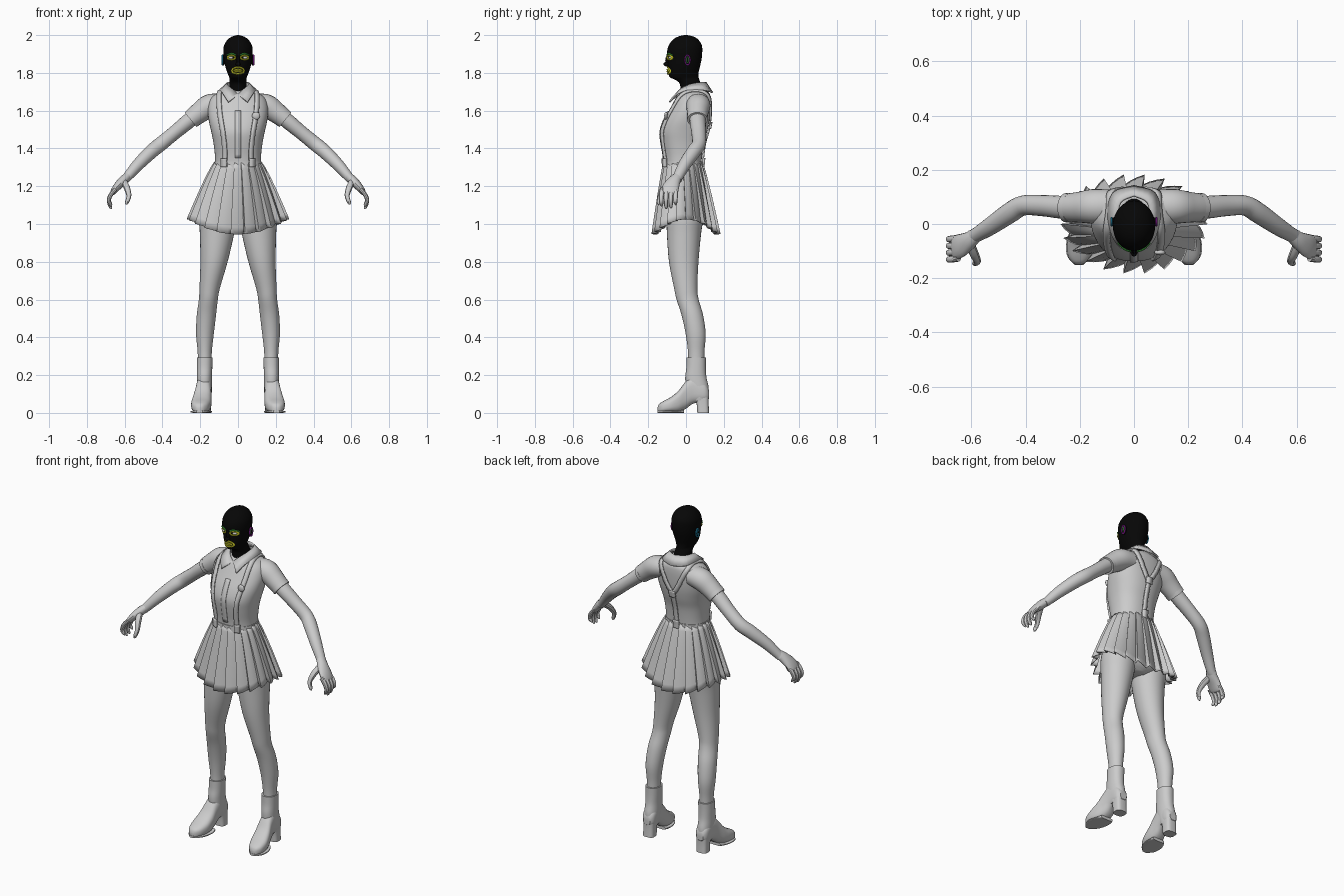
import bpy, bmesh, math
from mathutils import Vector
from mathutils.bvhtree import BVHTree

if "Cube" in bpy.data.objects:
    bpy.data.objects.remove(bpy.data.objects["Cube"])


def material(name, rgb):
    m = bpy.data.materials.new(name)
    m.diffuse_color = (*rgb, 1)
    m.use_nodes = True
    m.node_tree.nodes["Principled BSDF"].inputs["Base Color"].default_value = m.diffuse_color
    return m


BLACK = material("black", (.002, .002, .002))
YELLOW = material("yellow", (.6, .6, .02))
GREEN = material("green", (.05, .4, .05))
MAGENTA = material("magenta", (.4, .02, .5))
BLUE = material("blue", (.02, .35, .6))


def build(name, verts, faces, mat=None, mirror=False, thick=0, angle=35):
    me = bpy.data.meshes.new(name)
    me.from_pydata([tuple(v) for v in verts], [], faces)
    bm = bmesh.new()
    bm.from_mesh(me)
    bmesh.ops.recalc_face_normals(bm, faces=bm.faces)
    bm.to_mesh(me)
    bm.free()
    ob = bpy.data.objects.new(name, me)
    bpy.context.collection.objects.link(ob)
    if mat:
        me.materials.append(mat)
    if mirror:
        ob.modifiers.new("Mirror", 'MIRROR')
    if thick:
        s = ob.modifiers.new("Solidify", 'SOLIDIFY')
        s.thickness, s.offset = thick, 0
    bpy.ops.object.select_all(action='DESELECT')
    ob.select_set(True)
    bpy.context.view_layer.objects.active = ob
    bpy.ops.object.shade_smooth_by_angle(angle=math.radians(angle))
    return ob


def smooth(rows, n=4):
    """Catmull-Rom interpolation of equal-length tuples."""
    out = []
    for i in range(len(rows) - 1):
        p0, p1, p2, p3 = (rows[max(0, min(len(rows) - 1, i + k))] for k in (-1, 0, 1, 2))
        for j in range(n):
            t = j / n
            out.append(tuple(.5 * (2*b + (c-a)*t + (2*a-5*b+4*c-d)*t*t + (3*b-a-3*c+d)*t**3)
                             for a, b, c, d in zip(p0, p1, p2, p3)))
    return out + [tuple(rows[-1])]


def skin(rings, seg, wrap=True, cap=True):
    faces = [(r*seg+i, r*seg+(i+1) % seg, (r+1)*seg+(i+1) % seg, (r+1)*seg+i)
             for r in range(rings - 1) for i in range(seg if wrap else seg - 1)]
    if cap:
        faces += [tuple(range(seg)), tuple(range((rings-1)*seg, rings*seg))]
    return faces


def loft(name, rows, axis='z', seg=32, p=2.0, n=4, **kw):
    """Rows: (position, centre x, half width, low, high) across the axis."""
    rows, verts = smooth(rows, n), []
    for t, cx, hw, lo, hi in rows:
        for i in range(seg):
            a = math.tau * i / seg
            c, s = (math.copysign(abs(f(a)) ** (2/p), f(a)) for f in (math.cos, math.sin))
            x, o = cx + hw*c, (lo+hi)/2 + (hi-lo)/2*s
            verts.append((x, o, t) if axis == 'z' else (x, t, o))
    return build(name, verts, skin(len(rows), seg), **kw)


def tube(name, rows, ref=(0, 1, 0), seg=16, **kw):
    """Rows: (x, y, z, radius along ref, radius across)."""
    rows, verts = smooth(rows), []
    pts = [Vector(r[:3]) for r in rows]
    for k, r in enumerate(rows):
        t = (pts[min(k+1, len(pts)-1)] - pts[max(k-1, 0)]).normalized()
        s = (Vector(ref) - t * t.dot(Vector(ref))).normalized()
        b = t.cross(s)
        for i in range(seg):
            a = math.tau * i / seg
            verts.append(pts[k] + s*max(r[3], .002)*math.cos(a) + b*max(r[4], .002)*math.sin(a))
    return build(name, verts, skin(len(rows), seg), **kw)


def ellipsoid(name, loc, size, mat=None, mirror=False):
    rows = [(loc[2] - size[2]*math.cos(math.pi*k/10), loc[0], max(size[0]*math.sin(math.pi*k/10), .0005),
             loc[1]-size[1]*math.sin(math.pi*k/10), loc[1]+size[1]*math.sin(math.pi*k/10)) for k in range(11)]
    return loft(name, rows, seg=16, n=1, mat=mat, mirror=mirror)


# Shirt body
torso = loft("shirt", [(1.30, 0, .122, -.115, .08), (1.36, 0, .122, -.12, .085), (1.43, 0, .13, -.132, .095),
                       (1.49, 0, .142, -.137, .112), (1.55, 0, .155, -.118, .124), (1.61, 0, .16, -.085, .129),
                       (1.66, 0, .148, -.058, .13), (1.69, 0, .115, -.04, .125), (1.715, 0, .06, -.02, .105)],
             seg=48, p=2.3)
tree = BVHTree.FromPolygons([v.co for v in torso.data.vertices], [f.vertices for f in torso.data.polygons])


def ribbon(name, guide, width, lift, thick, **kw):
    """Strip of cloth laid on the shirt along guide points."""
    hits = [tree.find_nearest(Vector(g))[:2] for g in smooth(guide, 6)]
    pts, verts = [h[0] + h[1]*lift for h in hits], []
    for k, (_, nrm) in enumerate(hits):
        t = pts[min(k+1, len(pts)-1)] - pts[max(k-1, 0)]
        s = t.cross(nrm).normalized() * width/2
        verts += [pts[k] - s, pts[k] + s]
    return build(name, verts, skin(len(pts), 2, False, False), thick=thick, **kw)


ribbon("placket", [(0, -.2, 1.66), (0, -.2, 1.5), (0, -.2, 1.34)], .03, .001, .005)
ribbon("shoulder_strap", [(.088, -.14, 1.30), (.098, -.17, 1.45), (.112, -.14, 1.58), (.107, -.03, 1.70),
                          (.10, .06, 1.73), (.085, .14, 1.67), (.045, .17, 1.58), (0, .17, 1.51)],
       .026, .006, .009, mirror=True)
ribbon("back_strap", [(0, .17, 1.52), (0, .16, 1.42), (0, .14, 1.30)], .026, .007, .009)
ribbon("front_clip", [(.088, -.14, 1.345), (.087, -.14, 1.30)], .034, .013, .012, mirror=True)
ribbon("back_clip", [(0, .14, 1.345), (0, .14, 1.30)], .036, .012, .012)
ribbon("back_joint", [(0, .17, 1.535), (0, .17, 1.495)], .04, .012, .01)
spot = tree.find_nearest(Vector((.112, -.14, 1.59)))
ellipsoid("strap_badge", spot[0] + spot[1]*.014, (.021, .01, .021))

# Collar
inner = smooth([(0, -.045, 1.685), (.032, -.028, 1.715), (.056, .02, 1.738), (.05, .08, 1.748), (0, .105, 1.748)])
outer = smooth([(.05, -.088, 1.645), (.08, -.045, 1.69), (.096, .04, 1.71), (.075, .115, 1.705), (0, .14, 1.695)])
build("collar", [v for pair in zip(inner, outer) for v in pair], skin(len(inner), 2, False, False),
      mirror=True, thick=.009)

# Sleeves and arms
tube("sleeve", [(.09, .065, 1.635, .062, .055), (.15, .065, 1.625, .064, .062), (.20, .062, 1.592, .057, .056),
                (.25, .06, 1.553, .052, .049)], seg=24, mirror=True)
tube("sleeve_cuff", [(.234, .06, 1.566, .055, .051), (.251, .06, 1.552, .054, .05)], seg=24, mirror=True)
tube("arm", [(.20, .06, 1.595, .043, .04), (.27, .062, 1.538, .042, .04), (.34, .068, 1.48, .039, .037),
             (.41, .068, 1.423, .037, .038), (.46, .04, 1.382, .038, .037), (.53, -.008, 1.313, .033, .032),
             (.585, -.042, 1.25, .027, .025), (.60, -.05, 1.235, .028, .023)], seg=20, mirror=True)
tube("palm", [(.585, -.043, 1.252, .026, .022), (.61, -.062, 1.228, .034, .025), (.64, -.08, 1.197, .044, .021),
              (.662, -.088, 1.168, .044, .015), (.668, -.09, 1.158, .034, .008)], mirror=True)
for i, tip in enumerate((1.093, 1.08, 1.083, 1.1)):
    y = -.127 + .025*i
    tube("finger_%d" % (i+1), [(.648, y, 1.185, .012, .012), (.673, y-.003, 1.155, .0125, .012),
                               (.684, y-.004, 1.125, .0115, .011), (.676, y-.003, tip+.012, .0095, .009),
                               (.668, y-.002, tip, .003, .003)], seg=10, mirror=True)
tube("thumb", [(.605, -.075, 1.225, .018, .018), (.588, -.115, 1.19, .017, .016), (.578, -.138, 1.15, .013, .012),
               (.588, -.145, 1.115, .01, .01), (.593, -.145, 1.103, .003, .003)], ref=(1, 0, 0), seg=10, mirror=True)

# Pleated skirt
cols = [(k, u) for k in range(22) for u in (0, .35, .7, .97)]
verts = []
for j in range(11):
    s = j / 10
    f = s ** .85
    for k, u in cols:
        a = math.tau * (k + u) / 22
        d = (.003 + .015*s) * (1 - 2*u)
        hem = .945 + .08*math.cos(a)**2
        verts.append(((.12 + .132*f + d)*math.cos(a), (.1 + .065*f + d)*math.sin(a) - .016*(1-f),
                      1.33 - (1.33 - hem)*s))
build("skirt", verts, skin(11, len(cols), cap=False), thick=.004, angle=28)
loft("waistband", [(1.295, 0, .128, -.121, .089), (1.332, 0, .125, -.121, .087)], seg=48, p=2.2, n=1)

# Hips and legs
loft("briefs", [(1.3, 0, .115, -.1, .075), (1.18, 0, .165, -.1, .105), (1.08, 0, .188, -.1, .11),
                (1.01, 0, .15, -.085, .1), (.975, 0, .045, -.04, .06)])
loft("leg", [(1.12, .1, .09, -.09, .09), (1.03, .108, .098, -.102, .092), (.95, .111, .091, -.101, .08),
             (.80, .127, .072, -.09, .066), (.66, .15, .054, -.063, .06), (.6, .157, .05, -.05, .067),
             (.52, .167, .051, -.024, .09), (.42, .175, .047, -.002, .104), (.33, .176, .038, .01, .098),
             (.27, .176, .036, .012, .097)], mirror=True)

# Boots
loft("boot_shaft", [(.292, .176, .042, .003, .106), (.24, .177, .041, .002, .105), (.19, .178, .04, -.004, .108),
                    (.14, .178, .04, 0, .119), (.09, .178, .038, .02, .12), (.065, .178, .034, .03, .115)],
     p=2.2, mirror=True)
loft("boot_foot", [(.122, .178, .022, .075, .12), (.10, .178, .038, .058, .16), (.04, .18, .04, .05, .195),
                   (0, .184, .043, .022, .168), (-.04, .19, .05, .004, .117), (-.08, .196, .052, .002, .084),
                   (-.12, .201, .042, .001, .062), (-.142, .203, .025, .002, .047), (-.15, .204, .01, .006, .03)],
     axis='y', p=2.7, mirror=True)
loft("boot_heel", [(0, .178, .034, .06, .122), (.05, .178, .034, .056, .12), (.1, .178, .036, .045, .121)],
     p=3.2, mirror=True)
loft("boot_sole", [(-.01, .185, .04, 0, .018), (-.04, .19, .052, 0, .012), (-.08, .196, .055, 0, .012),
                   (-.12, .201, .045, 0, .012), (-.151, .204, .016, 0, .012)], axis='y', p=4, mirror=True)

# Head and neck
loft("head", [(1.66, 0, .055, -.03, .1), (1.71, 0, .048, -.03, .095), (1.745, 0, .045, -.034, .078),
              (1.765, 0, .044, -.06, .07), (1.776, 0, .046, -.085, .067), (1.80, 0, .056, -.094, .066),
              (1.83, 0, .066, -.096, .073), (1.87, 0, .074, -.096, .082), (1.91, 0, .078, -.1, .086),
              (1.945, 0, .074, -.092, .084), (1.975, 0, .056, -.07, .066), (1.992, 0, .032, -.042, .04),
              (2.0, 0, .006, -.01, .008)], mat=BLACK, angle=60)
ellipsoid("nose_tip", (0, -.102, 1.846), (.013, .018, .012), BLACK)
ellipsoid("nose_bridge", (0, -.092, 1.866), (.009, .018, .03), BLACK)


def ring(name, c, rx, rz, r, side=False, bend=0, **kw):
    """Closed oval outline on the face, or on the side of the head."""
    n, m, verts = 24, 8, []
    for i in range(n):
        a = math.tau*i/n
        for j in range(m):
            b = math.tau*j/m
            u, w, h = (rx + r*math.cos(b))*math.cos(a), (rz + r*math.cos(b))*math.sin(a), r*math.sin(b)
            verts.append((c[0]+h, c[1]+u, c[2]+w) if side else (c[0]+u, c[1]+h+bend*(c[0]+u)**2, c[2]+w))
    faces = [(i*m+j, i*m+(j+1) % m, (i+1) % n*m+(j+1) % m, (i+1) % n*m+j) for i in range(n) for j in range(m)]
    return build(name, verts, faces, **kw)


# Face details
ellipsoid("eyeball", (.035, -.081, 1.881), (.015, .012, .009), mirror=True)
ring("eye_outline", (.035, -.1, 1.881), .02, .011, .0045, bend=9, mat=YELLOW, mirror=True)
tube("eyelid", [(.012, -.101, 1.894, .003, .003), (.033, -.094, 1.902, .004, .005), (.06, -.07, 1.893, .003, .003)],
     seg=8, mat=GREEN, mirror=True)
ring("lip_outline", (0, -.097, 1.812), .032, .017, .005, bend=16, mat=YELLOW)
ring("lips", (0, -.098, 1.812), .02, .005, .005, bend=14, mat=YELLOW)
for sgn, mat, name in ((1, MAGENTA, "left"), (-1, BLUE, "right")):
    ellipsoid(name + "_ear", (.077*sgn, .008, 1.868), (.009, .017, .029), BLACK)
    ring(name + "_ear_rim", (.083*sgn, .008, 1.868), .014, .026, .0035, side=True, mat=mat)
    ring(name + "_ear_fold", (.083*sgn, .008, 1.87), .006, .014, .003, side=True, mat=GREEN if sgn > 0 else BLUE)
